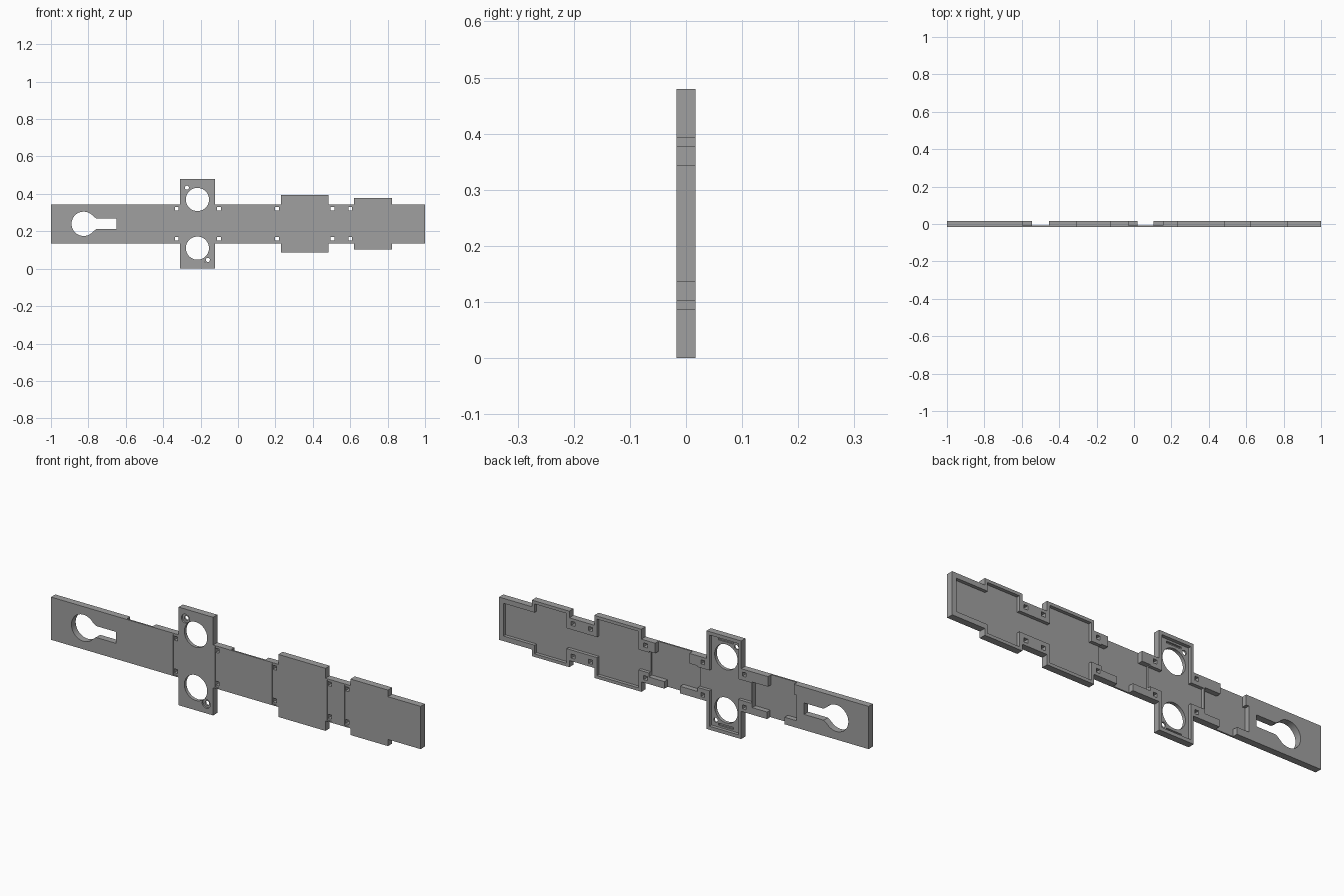
import bpy, bmesh
from math import cos, sin, radians, pi

if "Cube" in bpy.data.objects:
    bpy.data.objects.remove(bpy.data.objects["Cube"], do_unlink=True)

MID = 0.24                       # height of the long axis
FRONT, BACK = -0.0165, 0.0165
FLOOR, SHEET = 0.0, -0.0085      # pocket floor and thin hinge sheet
OUT = 0.05                       # cutter overshoot

grey = bpy.data.materials.new("plain_grey")
grey.use_nodes = True
grey.diffuse_color = (0.35, 0.35, 0.35, 1)
grey.node_tree.nodes["Principled BSDF"].inputs["Base Color"].default_value = (0.35, 0.35, 0.35, 1)


def prism(name, points, y0, y1):
    """Extrude an (x, height from the axis) outline from y0 to y1."""
    bm = bmesh.new()
    face = bm.faces.new([bm.verts.new((x, y0, MID + v)) for x, v in points])
    new = bmesh.ops.extrude_face_region(bm, geom=[face])["geom"]
    for item in new:
        if isinstance(item, bmesh.types.BMVert):
            item.co.y = y1
    bmesh.ops.recalc_face_normals(bm, faces=bm.faces)
    mesh = bpy.data.meshes.new(name)
    bm.to_mesh(mesh)
    bm.free()
    mesh.materials.append(grey)
    obj = bpy.data.objects.new(name, mesh)
    bpy.context.collection.objects.link(obj)
    return obj


def mirrored(half):
    return half + [(x, -v) for x, v in reversed(half)]


def box(x, v, hx, hv):
    return [(x - hx, v - hv), (x + hx, v - hv), (x + hx, v + hv), (x - hx, v + hv)]


def arc(x, v, r, start=0, end=360, steps=40):
    return [(x + r * cos(radians(start + (end - start) * i / steps)),
             v + r * sin(radians(start + (end - start) * i / steps))) for i in range(steps)]


# stepped outline of the whole plate
band, cross, wide, small = 0.1045, 0.24, 0.153, 0.137
plate = prism("stepped_plate", mirrored([
    (-1, band), (-0.31, band), (-0.31, cross), (-0.123, cross), (-0.123, band),
    (0.23, band), (0.23, wide), (0.485, wide), (0.485, band),
    (0.62, band), (0.62, small), (0.823, small), (0.823, band), (1, band)]), FRONT, BACK)


def cut(points, y0, y1):
    cutter = prism("cutter", points, y0, y1)
    cutter.hide_render = True
    mod = plate.modifiers.new("cut", "BOOLEAN")
    mod.operation, mod.solver, mod.object = "DIFFERENCE", "EXACT", cutter
    bpy.context.view_layer.objects.active = plate
    bpy.ops.object.modifier_apply(modifier=mod.name)
    bpy.data.objects.remove(cutter, do_unlink=True)


# rimmed pockets in the back
neck = 0.05
cut(mirrored([(0.17, neck), (0.245, neck), (0.245, 0.138), (0.47, 0.138), (0.47, neck),
              (0.635, neck), (0.635, 0.122), (0.808, 0.122), (0.808, 0.08), (0.977, 0.08)]),
    FLOOR, OUT)
cut(mirrored([(-0.365, neck), (-0.295, neck), (-0.295, 0.223), (-0.138, 0.223),
              (-0.138, neck), (-0.07, neck)]), FLOOR, OUT)

# thin hinge sections: top edge, middle and bottom edge each have their own span
for top, mid, low in [((-0.595, -0.455), (-0.61, -0.37), (-0.545, -0.45)),
                      ((-0.03, 0.155), (-0.075, 0.19), (0.02, 0.105))]:
    cut([(top[0], 0.2), (top[0], 0.055), (mid[0], 0.055), (mid[0], -0.07),
         (low[0], -0.07), (low[0], -0.2), (low[1], -0.2), (low[1], -0.07),
         (mid[1], -0.07), (mid[1], 0.055), (top[1], 0.055), (top[1], 0.2)], SHEET, OUT)

# keyhole window
cut(arc(-0.825, 0, 0.065, 40, 320) + [(-0.775, -0.042), (-0.757, -0.028), (-0.65, -0.028),
                                      (-0.65, 0.028), (-0.757, 0.028)], -OUT, OUT)

# round windows, screw holes and slots of the cross piece
for side in (1, -1):
    cut(arc(-0.217, side * 0.13, 0.062), -OUT, OUT)
    x, v = -0.217 - side * 0.056, side * 0.193
    cut(arc(x, v, 0.022, steps=24), -OUT, FRONT + 0.008)
    cut(arc(x, v, 0.011, steps=24), -OUT, OUT)
    cut(box(-0.217, side * 0.209, 0.04, 0.005), SHEET, OUT)

# strap grooves, each with two square holes
for x in (-0.327, -0.102, 0.208, 0.505, 0.6):
    cut(box(x, 0, 0.012, 0.099), -OUT, FRONT + 0.004)
    for v in (0.08, -0.08):
        cut(box(x, v, 0.01, 0.01), -OUT, OUT)

bpy.ops.object.select_all(action="DESELECT")
plate.select_set(True)
bpy.context.view_layer.objects.active = plate
bpy.ops.object.shade_smooth_by_angle(angle=pi / 6)
